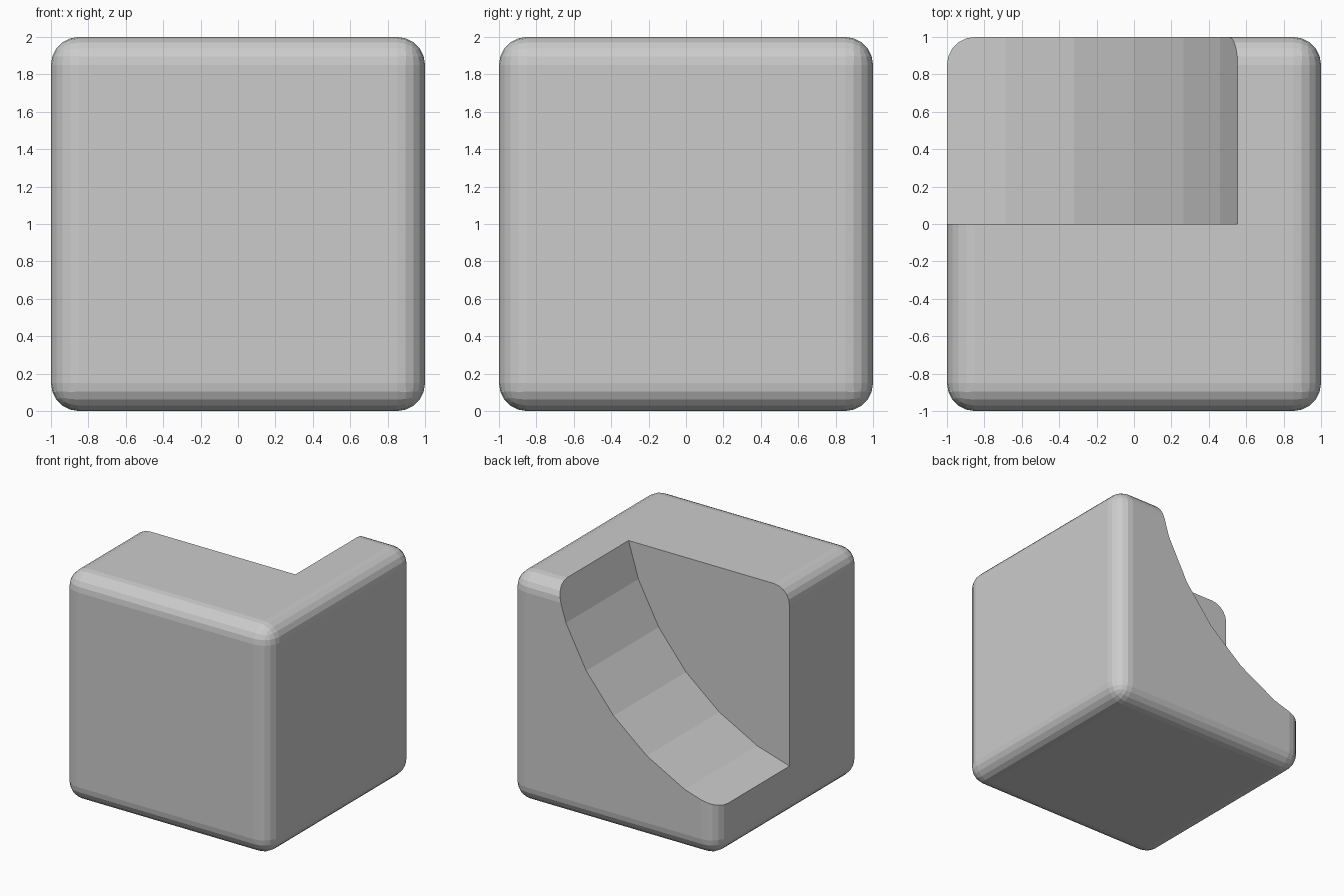
import bpy
import math

if "Cube" in bpy.data.objects:
    bpy.data.objects.remove(bpy.data.objects["Cube"])

# Rounded block
bpy.ops.mesh.primitive_cube_add(size=2, location=(0, 0, 1))
block = bpy.context.object
block.name = "rounded_block"
bevel = block.modifiers.new("rounded_edges", 'BEVEL')
bevel.width = 0.15
bevel.segments = 5

# Faceted cylinder that scoops out the back left half of the top
bpy.ops.mesh.primitive_cylinder_add(
    vertices=32, radius=1.5 * math.sqrt(2), depth=2,
    location=(-1.5, 1, 2.5), rotation=(math.pi / 2, 0, 0))
cutter = bpy.context.object
cutter.name = "scoop_cutter"
cutter.hide_render = True
cutter.display_type = 'WIRE'

# Cut the scoop
scoop = block.modifiers.new("scoop", 'BOOLEAN')
scoop.operation = 'DIFFERENCE'
scoop.solver = 'EXACT'
scoop.object = cutter

# Apply the modifiers and remove the cutter
bpy.ops.object.select_all(action='DESELECT')
block.select_set(True)
bpy.context.view_layer.objects.active = block
for name in ("rounded_edges", "scoop"):
    bpy.ops.object.modifier_apply(modifier=name)
bpy.data.objects.remove(cutter, do_unlink=True)
